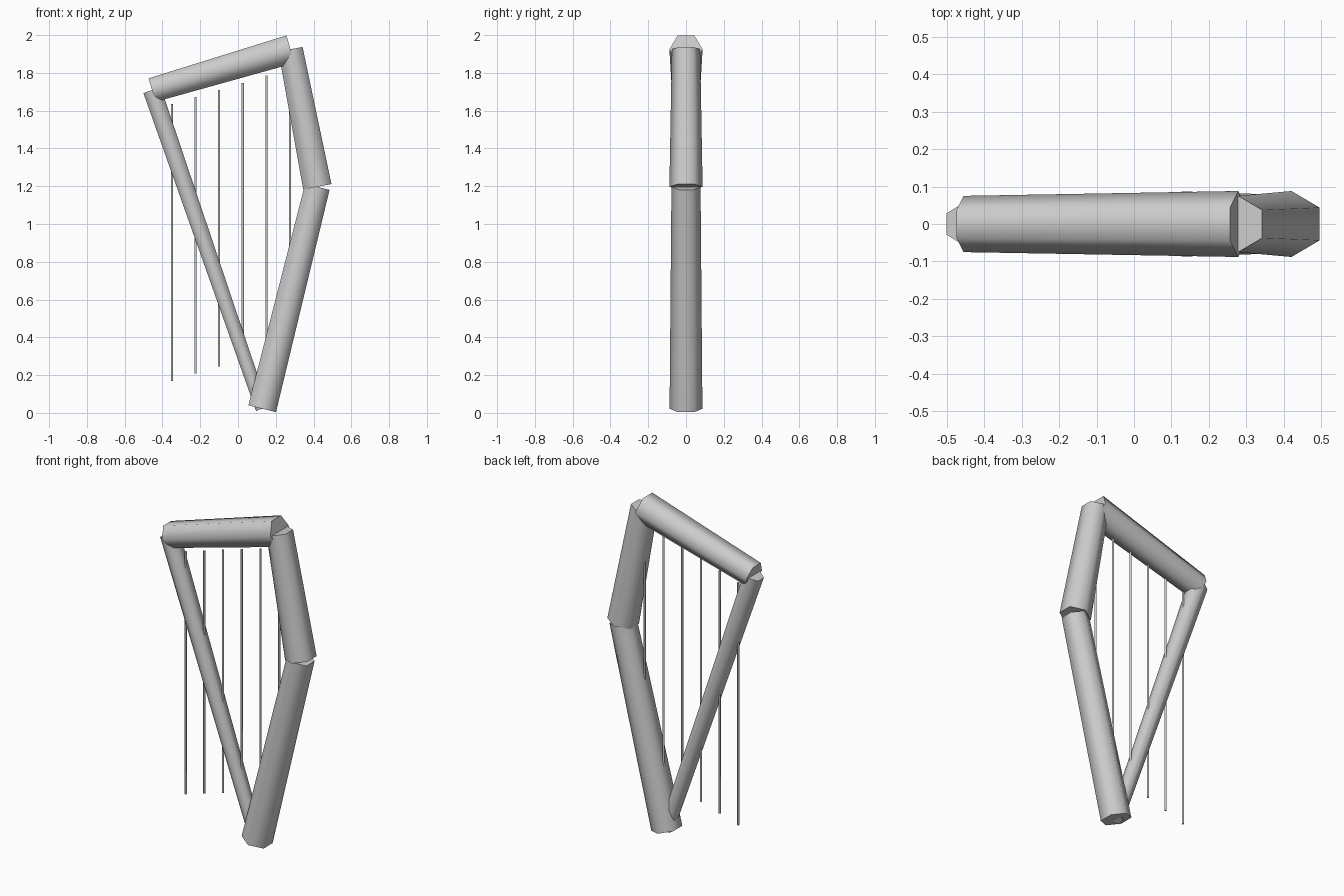
import bpy, bmesh, math
from mathutils import Vector

cube = bpy.data.objects.get("Cube")
if cube:
    bpy.data.objects.remove(cube, do_unlink=True)

# Single plain grey for the whole instrument
grey = bpy.data.materials.new("plain grey")
grey.use_nodes = True
colour = (0.6, 0.6, 0.6, 1)
grey.diffuse_color = colour
grey.node_tree.nodes["Principled BSDF"].inputs["Base Color"].default_value = colour

SIDES = 6


def tapered_bar(name, start, end, r_start, r_end):
    """Hexagonal bar in the xz plane, with ridges facing front and back."""
    a, b = Vector((start[0], 0, start[1])), Vector((end[0], 0, end[1]))
    axis = (b - a).normalized()
    depth = Vector((0, 1, 0))
    side = depth.cross(axis)
    bm = bmesh.new()
    rings = []
    for centre, radius in ((a, r_start), (b, r_end)):
        ring = []
        for i in range(SIDES):
            t = math.tau * i / SIDES
            ring.append(bm.verts.new(centre + radius * (math.cos(t) * depth + math.sin(t) * side)))
        bm.faces.new(ring)
        rings.append(ring)
    low, high = rings
    for i in range(SIDES):
        j = (i + 1) % SIDES
        bm.faces.new((low[i], low[j], high[j], high[i]))
    bmesh.ops.recalc_face_normals(bm, faces=bm.faces)
    mesh = bpy.data.meshes.new(name)
    bm.to_mesh(mesh)
    bm.free()
    mesh.materials.append(grey)
    obj = bpy.data.objects.new(name, mesh)
    bpy.context.collection.objects.link(obj)
    # Round the sides, keep the end caps crisp
    bpy.ops.object.select_all(action="DESELECT")
    obj.select_set(True)
    bpy.context.view_layer.objects.active = obj
    bpy.ops.object.shade_smooth_by_angle(angle=math.radians(70))
    return obj


# Frame joints
neck_tip = (-0.455, 1.709)
shoulder = (0.278, 1.925)
elbow = (0.42, 1.197)
foot = (0.128, 0.022)

# Frame
tapered_bar("neck", neck_tip, shoulder, 0.075, 0.088)
tapered_bar("upper_pillar", elbow, shoulder, 0.088, 0.075)
tapered_bar("lower_pillar", foot, elbow, 0.087, 0.077)
tapered_bar("soundboard", foot, neck_tip, 0.04, 0.056)

# Strings, each stepping up along the neck
for n in range(6):
    x = -0.35 + 0.125 * n
    bottom = 0.17 + 0.0375 * n
    tapered_bar(f"string_{n + 1}", (x, bottom), (x, bottom + 1.465), 0.0065, 0.0065)
